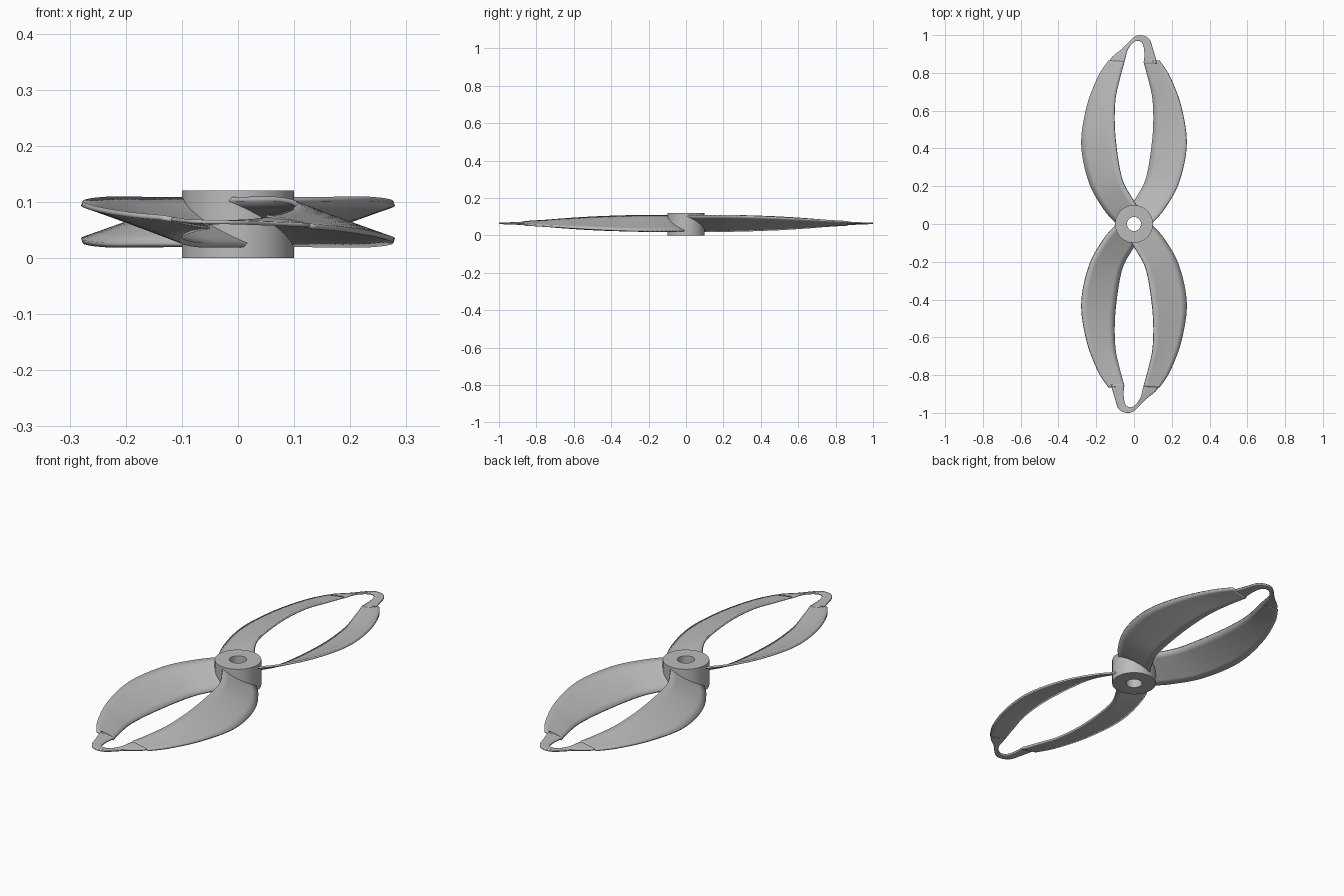
import bpy
import math
from mathutils import Vector, Matrix

cube = bpy.data.objects.get("Cube")
if cube:
    bpy.data.objects.remove(cube)

grey = bpy.data.materials.new("plain_grey")
grey.use_nodes = True
colour = (0.5, 0.5, 0.5, 1)
grey.diffuse_color = colour
grey.node_tree.nodes["Principled BSDF"].inputs["Base Color"].default_value = colour

MID = 0.064  # height of the blade plane


def add_object(name, verts, faces):
    mesh = bpy.data.meshes.new(name)
    mesh.from_pydata(verts, [], faces)
    mesh.materials.append(grey)
    obj = bpy.data.objects.new(name, mesh)
    bpy.context.collection.objects.link(obj)
    bpy.ops.object.select_all(action='DESELECT')
    obj.select_set(True)
    bpy.context.view_layer.objects.active = obj
    bpy.ops.object.shade_smooth_by_angle(angle=math.radians(35))
    return obj


def smooth_path(points, steps=6):
    """Catmull-Rom curve through the points."""
    p = [points[0]] + points + [points[-1]]
    out = []
    for i in range(1, len(p) - 2):
        a, b, c, d = p[i - 1:i + 3]
        for k in range(steps):
            t = k / steps
            out.append(0.5 * (2 * b + (c - a) * t + (2 * a - 5 * b + 4 * c - d) * t ** 2
                              + (3 * b - a - 3 * c + d) * t ** 3))
    return out + [points[-1]]


def ribbon(name, rows, thickness, turn, across=6):
    """Loft between an outer and an inner edge; rows hold ox, oy, ix, iy, rise."""
    outer = smooth_path([Vector((r[0], r[1], MID - r[4])) for r in rows])
    inner = smooth_path([Vector((r[2], r[3], MID + r[4])) for r in rows])
    rot = Matrix.Rotation(turn, 3, 'Z')
    verts = [rot @ o.lerp(i, k / across) for o, i in zip(outer, inner) for k in range(across + 1)]
    n = across + 1
    faces = [(r * n + k, r * n + k + 1, (r + 1) * n + k + 1, (r + 1) * n + k)
             for r in range(len(outer) - 1) for k in range(across)]
    if sum((verts[f[2]] - verts[f[0]]).cross(verts[f[3]] - verts[f[1]]).z for f in faces) < 0:
        faces = [f[::-1] for f in faces]
    obj = add_object(name, verts, faces)
    mod = obj.modifiers.new("thickness", 'SOLIDIFY')
    mod.thickness = thickness
    mod.offset = 0
    # keep the edge sharpening after the sheet has become solid
    bpy.ops.object.modifier_move_to_index(modifier=mod.name, index=0)


# Hub: a ring with a through bore
SIDES = 64
profile = [(0.1, 0), (0.1, 0.12), (0.037, 0.12), (0.037, 0)]
hub_verts = [(r * math.cos(a), r * math.sin(a), z) for r, z in profile
             for a in (math.tau * s / SIDES for s in range(SIDES))]
hub_faces = [(j * SIDES + s, j * SIDES + (s + 1) % SIDES,
              (j + 1) % 4 * SIDES + (s + 1) % SIDES, (j + 1) % 4 * SIDES + s)
             for j in range(4) for s in range(SIDES)]
add_object("hub", hub_verts, hub_faces)

# Blade arm from root to shoulder; the opposite arm mirrors x and the rise
arm = [(-0.09, 0.0, 0.02, 0.09, 0.041), (-0.16, 0.08, -0.01, 0.135, 0.041),
       (-0.237, 0.22, -0.067, 0.25, 0.041), (-0.278, 0.42, -0.1, 0.47, 0.034),
       (-0.25, 0.62, -0.1, 0.65, 0.023), (-0.19, 0.78, -0.075, 0.77, 0.013),
       (-0.135, 0.865, -0.05, 0.86, 0.008)]
arm_mirrored = [(-a, b, -c, d, -e) for a, b, c, d, e in arm]

# Thin bridge joining both arms round the tip
tip = [(-0.132, 0.855, -0.055, 0.85, 0.006), (-0.115, 0.885, -0.045, 0.88, 0.005),
       (-0.06, 0.93, -0.035, 0.92, 0.003), (-0.005, 0.985, -0.01, 0.955, 0.001),
       (0.035, 1.0, 0.02, 0.97, 0), (0.08, 0.98, 0.045, 0.955, -0.001),
       (0.102, 0.92, 0.055, 0.91, -0.003), (0.122, 0.85, 0.053, 0.85, -0.006)]

for side, turn in (("back", 0), ("front", math.pi)):
    ribbon(side + "_low_arm", arm, 0.009, turn)
    ribbon(side + "_high_arm", arm_mirrored, 0.009, turn)
    ribbon(side + "_tip_bridge", tip, 0.007, turn)
